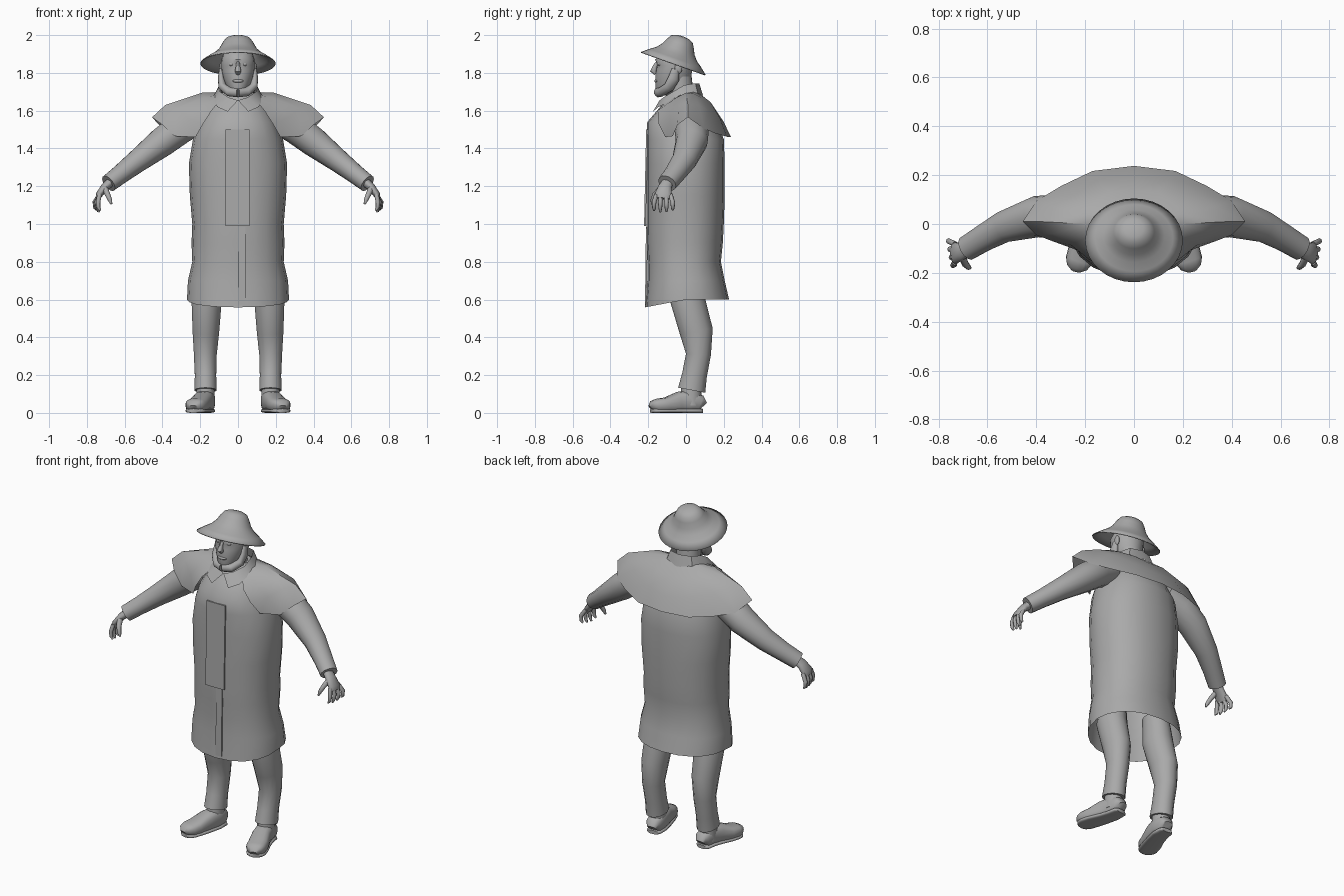
import bpy, bmesh
from math import sin, cos, pi, radians
from mathutils import Vector

if "Cube" in bpy.data.objects:
    bpy.data.objects.remove(bpy.data.objects["Cube"])

grey = bpy.data.materials.new("plain grey")
grey.use_nodes = True
tone = (0.4, 0.4, 0.4, 1)
grey.diffuse_color = tone
grey.node_tree.nodes["Principled BSDF"].inputs["Base Color"].default_value = tone


def finish(name, bm, mirror=False, angle=40):
    """Turn a bmesh into a named, shaded object."""
    bmesh.ops.recalc_face_normals(bm, faces=bm.faces)
    mesh = bpy.data.meshes.new(name)
    bm.to_mesh(mesh)
    bm.free()
    mesh.materials.append(grey)
    obj = bpy.data.objects.new(name, mesh)
    bpy.context.collection.objects.link(obj)
    if mirror:
        obj.modifiers.new("mirror", 'MIRROR')
    bpy.ops.object.select_all(action='DESELECT')
    obj.select_set(True)
    bpy.context.view_layer.objects.active = obj
    bpy.ops.object.shade_smooth_by_angle(angle=radians(angle))
    return obj


def spow(v, p):
    return abs(v) ** p * (1 if v >= 0 else -1)


def skin(rings, cap_start=True, cap_end=True, closed=True):
    """Bridge rings of points into a surface."""
    bm = bmesh.new()
    rows = [[bm.verts.new(p) for p in ring] for ring in rings]
    n = len(rows[0])
    for a, b in zip(rows, rows[1:]):
        for i in range(n if closed else n - 1):
            j = (i + 1) % n
            bm.faces.new((a[i], a[j], b[j], b[i]))
    if cap_start:
        bm.faces.new(rows[0][::-1])
    if cap_end:
        bm.faces.new(rows[-1])
    return bm


def tube(name, stops, sides=12, ref=(0, 1, 0), power=1.0, angle=50):
    """Tapered limb; each stop is (centre, radius along ref, radius across)."""
    pts = [Vector(s[0]) for s in stops]
    rings = []
    for i, (_, ru, rv) in enumerate(stops):
        t = (pts[min(i + 1, len(pts) - 1)] - pts[max(i - 1, 0)]).normalized()
        u = Vector(ref)
        u = (u - t * u.dot(t)).normalized()
        v = t.cross(u)
        angles = [2 * pi * k / sides for k in range(sides)]
        rings.append([pts[i] + u * ru * spow(cos(a), power) + v * rv * spow(sin(a), power) for a in angles])
    return finish(name, skin(rings), mirror=True, angle=angle)


def body(name, levels, power, sides=20, hem=0.0, cap_start=True, angle=40):
    """Stack of rounded sections; each level is (z, half width, front y, back y)."""
    rings = []
    for k, (z, rx, yf, yb) in enumerate(levels):
        ring = []
        for i in range(sides):
            a = 2 * pi * i / sides
            y = (yf + yb) / 2 + (yb - yf) / 2 * spow(sin(a), power)
            drop = hem * min(0, y) if k == 0 else 0
            ring.append((rx * spow(cos(a), power), y, z + drop))
        rings.append(ring)
    return finish(name, skin(rings, cap_start=cap_start), angle=angle)


def ball(name, centre, size, mirror=True):
    bm = bmesh.new()
    bmesh.ops.create_uvsphere(bm, u_segments=16, v_segments=10, radius=1)
    for v in bm.verts:
        v.co = Vector(centre) + Vector([c * s for c, s in zip(v.co, size)])
    finish(name, bm, mirror=mirror)


def plate(name, x0, x1, z0, z1, y_low, y_high):
    """Thin upright panel whose front leans from y_low to y_high."""
    bm = bmesh.new()
    bmesh.ops.create_cube(bm, size=1)
    for v in bm.verts:
        y = y_low if v.co.z < 0 else y_high
        depth = 0 if v.co.y < 0 else .009
        v.co = (x0 if v.co.x < 0 else x1, y + depth, z0 if v.co.z < 0 else z1)
    finish(name, bm)


# Long coat, open at the hem
body("coat", [(.6, .27, -.217, .228), (.7, .265, -.205, .205), (.8, .242, -.203, .185),
              (.9, .246, -.208, .195), (1, .242, -.21, .2), (1.15, .255, -.21, .205),
              (1.32, .26, -.21, .205), (1.45, .238, -.21, .2), (1.54, .2, -.205, .16),
              (1.61, .16, -.145, .12), (1.67, .11, -.1, .08), (1.7, .08, -.08, .06)],
     power=.9, hem=.19, cap_start=False)
plate("placket", -.065, .06, .99, 1.5, -.222, -.211)
plate("front_flap", 0, .04, .575, .985, -.217, -.212)

# Shoulder cape: each column runs from the neck to the rim, back to front
cape = [[(0, .06, 1.7), (0, .14, 1.63), (0, .2, 1.54), (0, .238, 1.46)],
        [(.06, .055, 1.7), (.1, .13, 1.645), (.14, .18, 1.56), (.17, .217, 1.462)],
        [(.08, .04, 1.7), (.17, .08, 1.67), (.27, .12, 1.6), (.3, .155, 1.48)],
        [(.1, .02, 1.695), (.19, .04, 1.69), (.33, .07, 1.63), (.4, .095, 1.505)],
        [(.1, 0, 1.69), (.19, 0, 1.695), (.385, .01, 1.63), (.455, .01, 1.565)],
        [(.1, -.03, 1.685), (.18, -.05, 1.67), (.33, -.04, 1.61), (.4, -.045, 1.525)],
        [(.1, -.06, 1.675), (.17, -.1, 1.635), (.26, -.085, 1.56), (.335, -.07, 1.465)],
        [(.09, -.09, 1.66), (.14, -.15, 1.6), (.185, -.145, 1.53), (.225, -.11, 1.46)]]
finish("shoulder_cape", skin(cape, False, False, closed=False), mirror=True)

# Folded collar with two front points
collar = [[(0, .07, 1.745), (0, .09, 1.68)],
          [(.07, .05, 1.745), (.09, .065, 1.68)],
          [(.1, -.01, 1.735), (.127, -.01, 1.68)],
          [(.095, -.07, 1.7), (.125, -.085, 1.65)],
          [(.05, -.12, 1.67), (.11, -.145, 1.62)],
          [(0, -.14, 1.655), (.055, -.175, 1.595)]]
finish("collar", skin(collar, False, False, closed=False), mirror=True)

# Head and face
body("neck", [(1.6, .07, -.09, .05), (1.78, .07, -.09, .03)], power=1)
body("head", [(1.68, .035, -.15, -.05), (1.71, .055, -.16, 0), (1.76, .075, -.162, .025),
              (1.81, .088, -.16, .032), (1.84, .09, -.152, .035), (1.87, .088, -.163, .035),
              (1.91, .075, -.125, .03), (1.94, .045, -.08, .02)], power=1, angle=60)
tube("beard", [((.088, -.055, 1.82), .02, .012), ((.09, -.065, 1.77), .03, .017),
               ((.08, -.09, 1.725), .03, .022), ((.045, -.13, 1.7), .026, .025),
               ((0, -.145, 1.697), .026, .027)], ref=(0, 1, .3), angle=60)
tube("nose", [((0, -.152, 1.856), .008, .009), ((0, -.164, 1.835), .012, .011),
              ((0, -.172, 1.81), .018, .017), ((0, -.16, 1.796), .01, .012)], angle=60)
ball("mouth", (0, -.155, 1.757), (.03, .012, .009), mirror=False)
ball("eye", (.034, -.135, 1.846), (.015, .014, .011))
ball("ear", (.09, -.04, 1.825), (.01, .02, .03))

# Wide hat, tipped back
profile = [(.2, 0), (.16, .03), (.125, .053), (.1, .08), (.083, .112),
           (.066, .137), (.04, .148), (.012, .152)]
hat = finish("hat", skin([[(r * cos(2 * pi * i / 32), r * .91 * sin(2 * pi * i / 32), h) for i in range(32)]
                          for r, h in profile], cap_start=False), angle=60)
hat.location = (0, -.067, 1.85)
hat.rotation_euler.x = -radians(19.5)
thick = hat.modifiers.new("thickness", 'SOLIDIFY')
thick.thickness = .005

# Sleeves
tube("sleeve", [((.2, .02, 1.56), .08, .08), ((.3, .03, 1.51), .092, .085),
                ((.4, .03, 1.435), .085, .08), ((.53, -.01, 1.335), .066, .062),
                ((.62, -.06, 1.265), .056, .052), ((.685, -.1, 1.215), .052, .048)], sides=14)

# Hands
tube("palm", [((.67, -.095, 1.225), .03, .025), ((.705, -.112, 1.195), .036, .022),
              ((.735, -.12, 1.155), .046, .018), ((.742, -.122, 1.135), .035, .012)], angle=60)
for i, finger in enumerate(["index_finger", "middle_finger", "ring_finger", "little_finger"]):
    y = -.157 + i * .025
    spread = (i - 1.5) * .008
    tip = 1.06 + .008 * abs(i - 1.3)
    inward = .006 * (1.5 - i)
    tube(finger, [((.733, y, 1.155), .012, .012), ((.75 - inward, y + spread, 1.115), .012, .012),
                  ((.747 - inward, y + spread, 1.085), .01, .01),
                  ((.737 - inward, y + spread, tip), .005, .005)], sides=8, angle=60)
tube("thumb", [((.705, -.13, 1.19), .018, .016), ((.69, -.165, 1.155), .014, .014),
               ((.677, -.178, 1.125), .011, .011), ((.67, -.18, 1.105), .005, .005)], sides=8, angle=60)

# Trousers
tube("trouser_leg", [((.155, 0, .76), .08, .07), ((.166, .008, .6), .092, .082),
                     ((.17, .055, .43), .088, .072), ((.173, .066, .31), .066, .062),
                     ((.172, .045, .2), .066, .058), ((.172, .03, .12), .073, .06)], sides=14)

# Boots: side outline as (x, y, half height, half width) from heel to toe
tube("boot_shaft", [((.172, .028, .17), .05, .048), ((.172, .026, .04), .058, .048)], sides=14)
boot = [(.165, .088, .03, .03), (.166, .075, .045, .045), (.17, .02, .058, .05),
        (.187, -.04, .054, .053), (.211, -.105, .039, .058), (.225, -.15, .036, .056),
        (.232, -.172, .031, .045), (.235, -.184, .02, .025)]
tube("boot", [((x, y, h + .004), h, w) for x, y, h, w in boot],
     ref=(0, 0, 1), power=.75, sides=16, angle=60)
tube("boot_sole", [((x, y, .011), .011, w) for x, y, h, w in boot],
     ref=(0, 0, 1), power=.6, sides=16)
